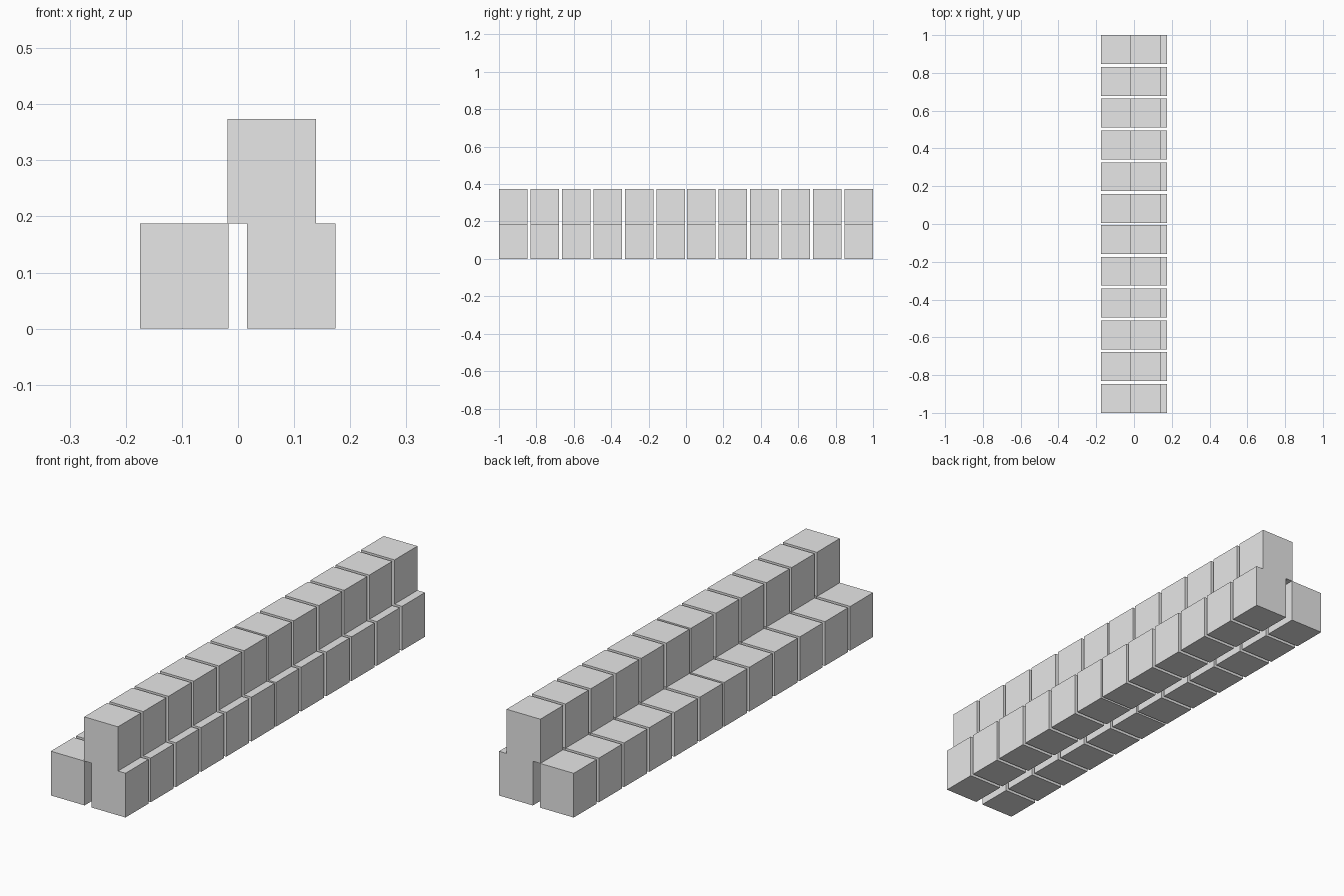
import bpy

cube = bpy.data.objects.get("Cube")
if cube:
    bpy.data.objects.remove(cube, do_unlink=True)

# Single plain grey
GREY = (0.8, 0.8, 0.8, 1.0)
grey = bpy.data.materials.new("light_grey")
grey.use_nodes = True
grey.diffuse_color = GREY
grey.node_tree.nodes["Principled BSDF"].inputs["Base Color"].default_value = GREY

WIDTH, LENGTH, HEIGHT = 0.158, 0.153, 0.187
PITCH = 0.1684          # spacing of blocks within one half
PER_HALF = 6


def block(name, x, y, z):
    """Add one block centred on x, y with its base at z."""
    bpy.ops.mesh.primitive_cube_add(size=1, location=(x, y, z + HEIGHT / 2))
    obj = bpy.context.object
    obj.name = name
    obj.scale = (WIDTH, LENGTH, HEIGHT)
    bpy.ops.object.transform_apply(location=False, rotation=False, scale=True)
    obj.data.materials.append(grey)


# Two rows on the ground and one row stacked on top: name, x centre, base
ROWS = [
    ("lower_right_block", -0.096, 0),
    ("lower_left_block", 0.095, 0),
    ("upper_block", 0.06, HEIGHT),
]

# Each row runs front to back as two mirrored halves
for name, x, z in ROWS:
    for side, end in (("front", -1), ("back", 1)):
        for i in range(PER_HALF):
            y = end * (1 - LENGTH / 2 - i * PITCH)
            block(f"{name}_{side}_{i + 1}", x, y, z)
